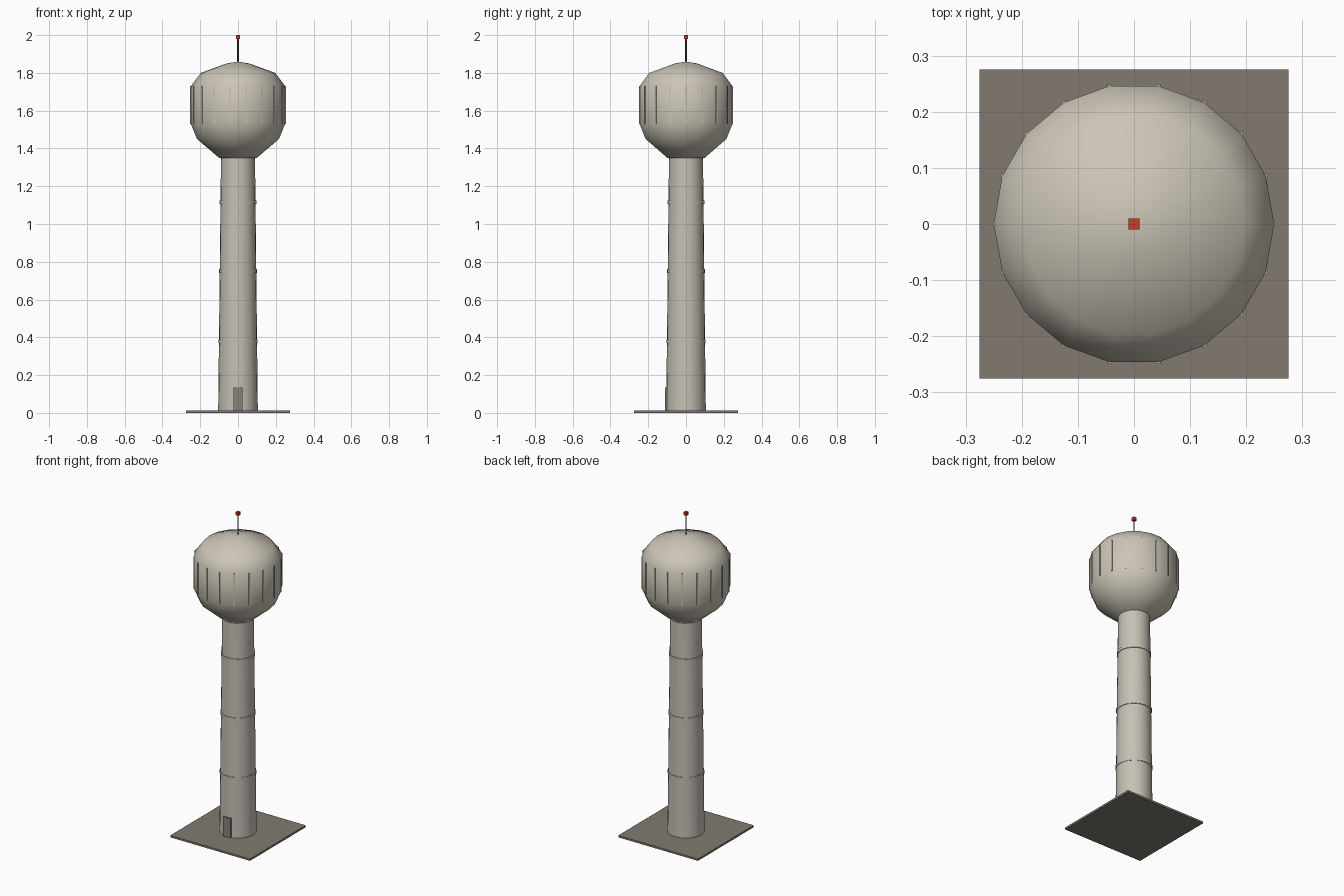
import bpy, bmesh, math
from mathutils import Matrix

if "Cube" in bpy.data.objects:
    bpy.data.objects.remove(bpy.data.objects["Cube"])


def material(name, rgb):
    m = bpy.data.materials.new(name)
    m.diffuse_color = (*rgb, 1)
    m.use_nodes = True
    m.node_tree.nodes["Principled BSDF"].inputs["Base Color"].default_value = m.diffuse_color
    return m


CREAM = material("warm_white_paint", (0.60, 0.56, 0.47))
CONCRETE = material("shaft_grey", (0.56, 0.53, 0.46))
SLAB = material("slab_grey", (0.22, 0.195, 0.16))
DOOR = material("door_grey", (0.24, 0.225, 0.19))
METAL = material("dark_metal", (0.06, 0.06, 0.06))
RED = material("beacon_red", (0.62, 0.04, 0.02))


def finish(bm, name, mat, smooth=None):
    bmesh.ops.recalc_face_normals(bm, faces=bm.faces)
    mesh = bpy.data.meshes.new(name)
    bm.to_mesh(mesh)
    bm.free()
    mesh.materials.append(mat)
    ob = bpy.data.objects.new(name, mesh)
    bpy.context.collection.objects.link(ob)
    if smooth:
        bpy.ops.object.select_all(action='DESELECT')
        ob.select_set(True)
        bpy.context.view_layer.objects.active = ob
        bpy.ops.object.shade_smooth_by_angle(angle=math.radians(smooth))
    return ob


def add_box(bm, size, centre, turn=0.0):
    mat = (Matrix.Rotation(turn, 4, 'Z') @ Matrix.Translation(centre)
           @ Matrix.Diagonal((*size, 1)))
    bmesh.ops.create_cube(bm, size=1, matrix=mat)


def box(name, size, centre, mat):
    bm = bmesh.new()
    add_box(bm, size, centre)
    return finish(bm, name, mat)


def lathe(name, profile, sides, mat, smooth=40):
    """Revolve (radius, height) points about z, closing both ends."""
    bm = bmesh.new()
    rings = []
    for r, z in profile:
        if r == 0:
            rings.append([bm.verts.new((0, 0, z))] * sides)
        else:
            rings.append([bm.verts.new((r * math.cos(math.tau * i / sides),
                                        r * math.sin(math.tau * i / sides), z))
                          for i in range(sides)])
    for low, high in zip(rings, rings[1:]):
        for i in range(sides):
            j = (i + 1) % sides
            quad = [low[i], low[j], high[j], high[i]]
            bm.faces.new(list(dict.fromkeys(quad)))
    for ring in (rings[0], rings[-1]):
        if ring[0] is not ring[1]:
            bm.faces.new(ring)
    return finish(bm, name, mat, smooth)


# Ground slab and tapered shaft
box("base_slab", (0.55, 0.55, 0.012), (0, 0, 0.006), SLAB)
lathe("shaft", [(0.105, 0.01), (0.09, 1.36)], 24, CONCRETE)

# Thin bands around the shaft
for n, (z, r) in enumerate([(0.38, 0.104), (0.75, 0.1005), (1.115, 0.097)]):
    lathe(f"shaft_band_{n + 1}", [(r, z - 0.009), (r, z + 0.009)], 24, CONCRETE)

# Tank with funnel bottom, straight wall and shallow roof
lathe("tank", [(0.10, 1.35), (0.217, 1.45), (0.25, 1.53), (0.25, 1.73),
               (0.197, 1.80), (0.06, 1.85), (0, 1.86)], 18, CREAM, 50)

# Vertical ribs on the tank corners
bm = bmesh.new()
for i in range(18):
    add_box(bm, (0.008, 0.008, 0.20), (0.249, 0, 1.63), math.tau * i / 18)
finish(bm, "tank_ribs", CREAM)

# Door at the foot of the shaft
box("door", (0.05, 0.009, 0.122), (0, -0.1055, 0.073), DOOR)

# Antenna with beacon
lathe("antenna", [(0.004, 1.85), (0.004, 1.985)], 8, METAL)
box("beacon", (0.02, 0.02, 0.02), (0, 0, 1.99), RED)
